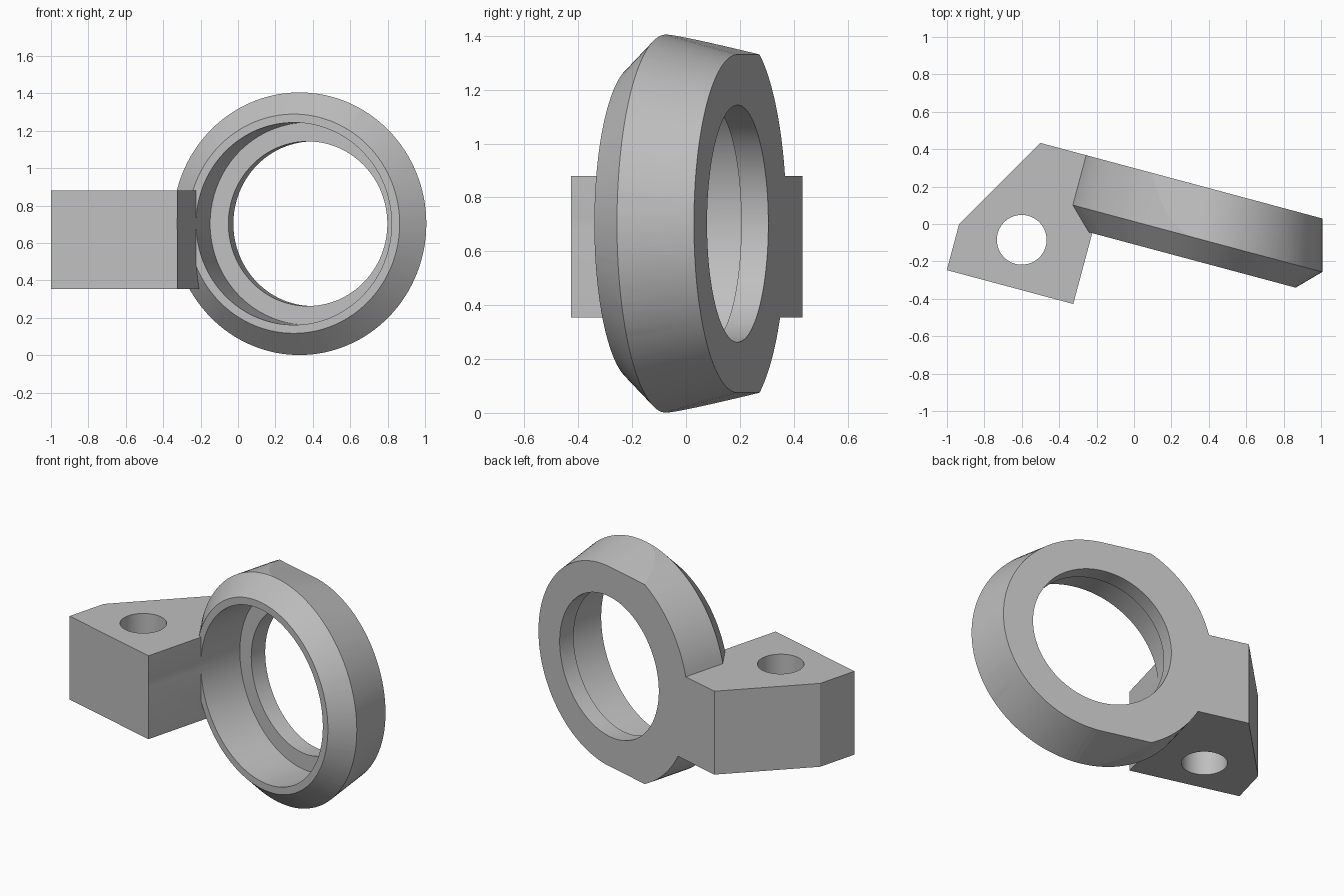
import bpy, bmesh, math
from mathutils import Matrix

if "Cube" in bpy.data.objects:
    bpy.data.objects.remove(bpy.data.objects["Cube"])

SEG = 128
RING_X, MID_Z = 0.337, 0.703       # ring centre in the bracket's own frame
BACK, CREASE, FRONT = 0.289, 0.013, -0.105
OUTER = 0.702
TAPER = math.tan(math.radians(15))

grey = bpy.data.materials.new("light grey")
grey.use_nodes = True
COLOUR = (0.52, 0.52, 0.52, 1)
grey.diffuse_color = COLOUR
grey.node_tree.nodes["Principled BSDF"].inputs["Base Color"].default_value = COLOUR


def make(name, bm):
    bmesh.ops.recalc_face_normals(bm, faces=bm.faces)
    mesh = bpy.data.meshes.new(name)
    bm.to_mesh(mesh)
    bm.free()
    mesh.materials.append(grey)
    obj = bpy.data.objects.new(name, mesh)
    bpy.context.collection.objects.link(obj)
    return obj


def turned(name, profile):
    """Closed solid turned about the ring axis from (radius, depth) pairs."""
    bm = bmesh.new()
    loops = []
    for r, y in profile:
        loops.append([bm.verts.new((RING_X + r * math.cos(a), y, MID_Z + r * math.sin(a)))
                      for a in (math.tau * i / SEG for i in range(SEG))])
    for a, b in zip(loops, loops[1:]):
        for i in range(SEG):
            j = (i + 1) % SEG
            bm.faces.new((a[i], a[j], b[j], b[i]))
    bm.faces.new(loops[0])
    bm.faces.new(loops[-1])
    return make(name, bm)


def combine(target, other, operation):
    mod = target.modifiers.new(operation.title(), "BOOLEAN")
    mod.operation, mod.solver, mod.object = operation, "EXACT", other
    bpy.context.view_layer.objects.active = target
    bpy.ops.object.modifier_apply(modifier=mod.name)
    bpy.data.objects.remove(other)


# Ring with a chamfered front edge
bracket = turned("ring_bracket", [(0.586, FRONT), (OUTER, CREASE), (OUTER, BACK)])

# Tapered envelope: round on the outer side, running straight toward the block
bm = bmesh.new()
for y in (-0.3, BACK + 0.1):
    r = OUTER - TAPER * (y - CREASE)
    for i in range(SEG // 2 + 1):
        a = math.pi * i / (SEG // 2) - math.pi / 2
        bm.verts.new((RING_X + r * math.cos(a), y, MID_Z + r * math.sin(a)))
    for side in (-r, r):
        bm.verts.new((-1, y, MID_Z + side))
bmesh.ops.convex_hull(bm, input=bm.verts)
bmesh.ops.dissolve_limit(bm, angle_limit=0.001, verts=bm.verts, edges=bm.edges)
combine(bracket, make("taper", bm), "INTERSECT")

# Mounting block, flush with the back of the ring
bm = bmesh.new()
outline = [(-0.903, -0.497), (-0.203, -0.497), (-0.203, BACK), (-0.596, BACK), (-0.903, -0.242)]
base = bm.faces.new([bm.verts.new((x, y, 0.355)) for x, y in outline])
top = bmesh.ops.extrude_face_region(bm, geom=[base])["geom"]
bmesh.ops.translate(bm, vec=(0, 0, 0.525),
                    verts=[v for v in top if isinstance(v, bmesh.types.BMVert)])
combine(bracket, make("block", bm), "UNION")

# Stepped bore through the ring
combine(bracket, turned("bore", [(0.541, -0.7), (0.541, 0.185), (0.44, 0.185), (0.44, 0.5)]),
        "DIFFERENCE")

# Bolt hole through the block
bm = bmesh.new()
bmesh.ops.create_cone(bm, cap_ends=True, segments=64, radius1=0.133, radius2=0.133, depth=2,
                      matrix=Matrix.Translation((-0.558, -0.237, MID_Z)))
combine(bracket, make("bolt_hole", bm), "DIFFERENCE")

# Turn the finished bracket to its angle and shade it
bracket.data.transform(Matrix.Rotation(math.radians(-15), 4, "Z"))
bpy.ops.object.select_all(action="DESELECT")
bracket.select_set(True)
bpy.context.view_layer.objects.active = bracket
bpy.ops.object.shade_smooth_by_angle(angle=math.radians(12))
